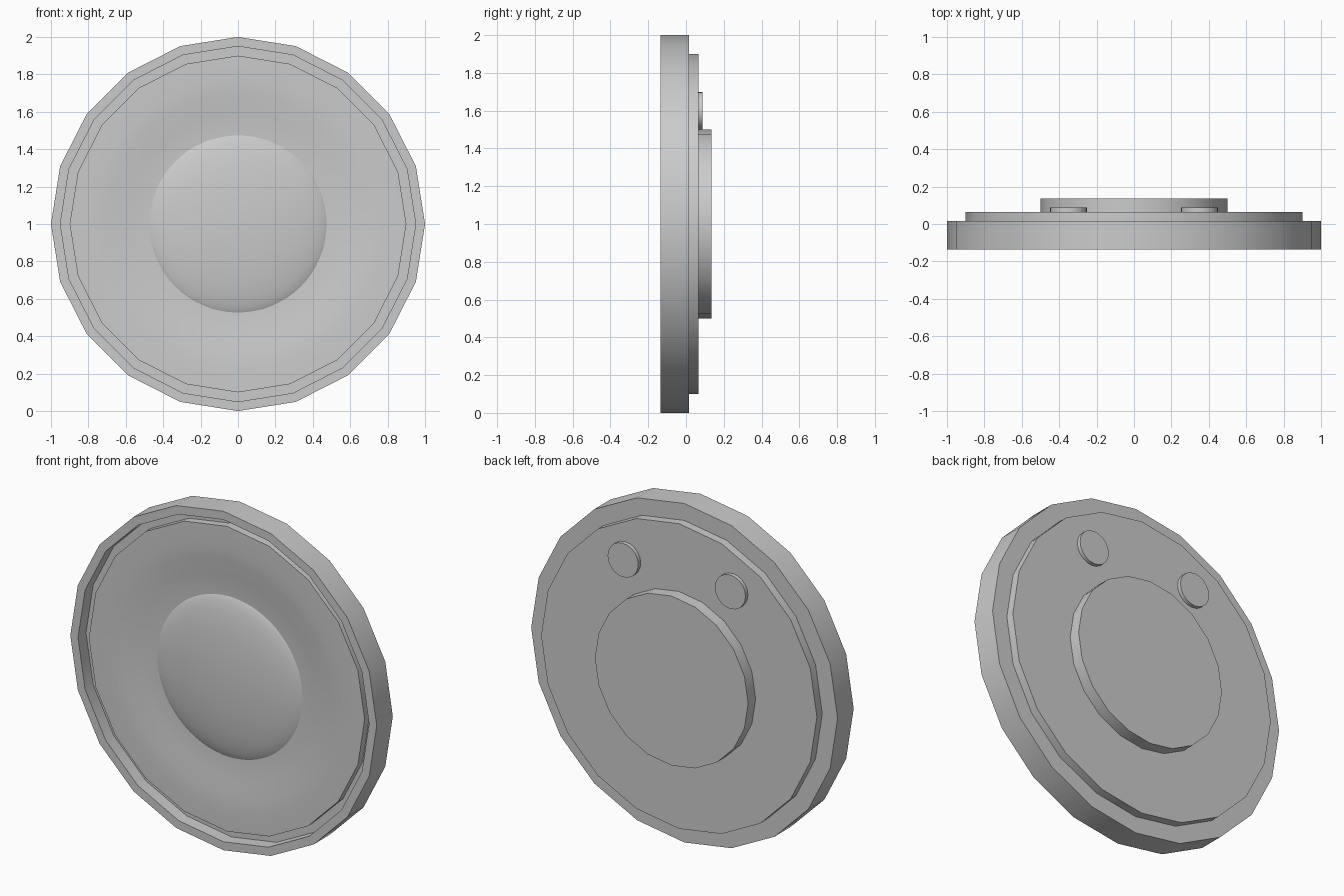
import bpy, bmesh, math

if "Cube" in bpy.data.objects:
    bpy.data.objects.remove(bpy.data.objects["Cube"], do_unlink=True)

GREY = (0.6, 0.6, 0.6, 1)
mat = bpy.data.materials.new("plain grey")
mat.use_nodes = True
mat.diffuse_color = GREY
mat.node_tree.nodes["Principled BSDF"].inputs["Base Color"].default_value = GREY


def lathe(name, profile, sides=20, centre=(0, 1), closed=False):
    """Spin (radius, y) points about a line along y through centre (x, z)."""
    bm = bmesh.new()
    rings = []
    for r, y in profile:
        count = sides if r > 0 else 1
        rings.append([bm.verts.new((centre[0] + r * math.cos(2 * math.pi * i / sides), y,
                                    centre[1] + r * math.sin(2 * math.pi * i / sides)))
                      for i in range(count)])
    pairs = list(zip(rings, rings[1:]))
    if closed:
        pairs.append((rings[-1], rings[0]))
    for a, b in pairs:
        for i in range(sides):
            j = (i + 1) % sides
            if len(a) == 1:
                bm.faces.new((a[0], b[j], b[i]))
            elif len(b) == 1:
                bm.faces.new((a[i], a[j], b[0]))
            else:
                bm.faces.new((a[i], a[j], b[j], b[i]))
    bmesh.ops.recalc_face_normals(bm, faces=bm.faces)
    mesh = bpy.data.meshes.new(name)
    bm.to_mesh(mesh)
    bm.free()
    obj = bpy.data.objects.new(name, mesh)
    bpy.context.collection.objects.link(obj)
    mesh.materials.append(mat)
    bpy.ops.object.select_all(action="DESELECT")
    obj.select_set(True)
    bpy.context.view_layer.objects.active = obj
    bpy.ops.object.shade_smooth_by_angle(angle=math.radians(30))
    return obj


def disc(name, radius, front, back, sides=20, centre=(0, 1)):
    return lathe(name, [(0, front), (radius, front), (radius, back), (0, back)], sides, centre)


# Outer frame: a pan with a raised lip
lathe("frame", [(0, -0.06), (0.95, -0.06), (0.95, -0.135), (1, -0.135), (1, 0.015), (0, 0.015)])

# Shallow dished cone set inside the lip
lathe("cone", [(0, -0.07), (0.475, -0.075), (0.6, -0.085), (0.7, -0.1), (0.78, -0.105),
               (0.9, -0.105), (0.9, -0.06), (0, -0.06)])

# Domed cap in the middle of the cone
steps = 12
dome = [(0.5 * math.sin(a), -0.05 - 0.08 * math.cos(a))
        for a in (math.pi / 2 * i / steps for i in range(steps + 1))]
dome[0] = (0, -0.13)
lathe("dust_cap", dome + [(0, -0.05)], 64)

# Back plate, magnet and the two terminals
disc("back_plate", 0.9, 0.015, 0.065)
disc("magnet", 0.5, 0.065, 0.135)
for side, x in (("left", 0.35), ("right", -0.35)):
    disc(side + "_terminal", 0.1, 0.065, 0.088, 20, (x, 1.6))
